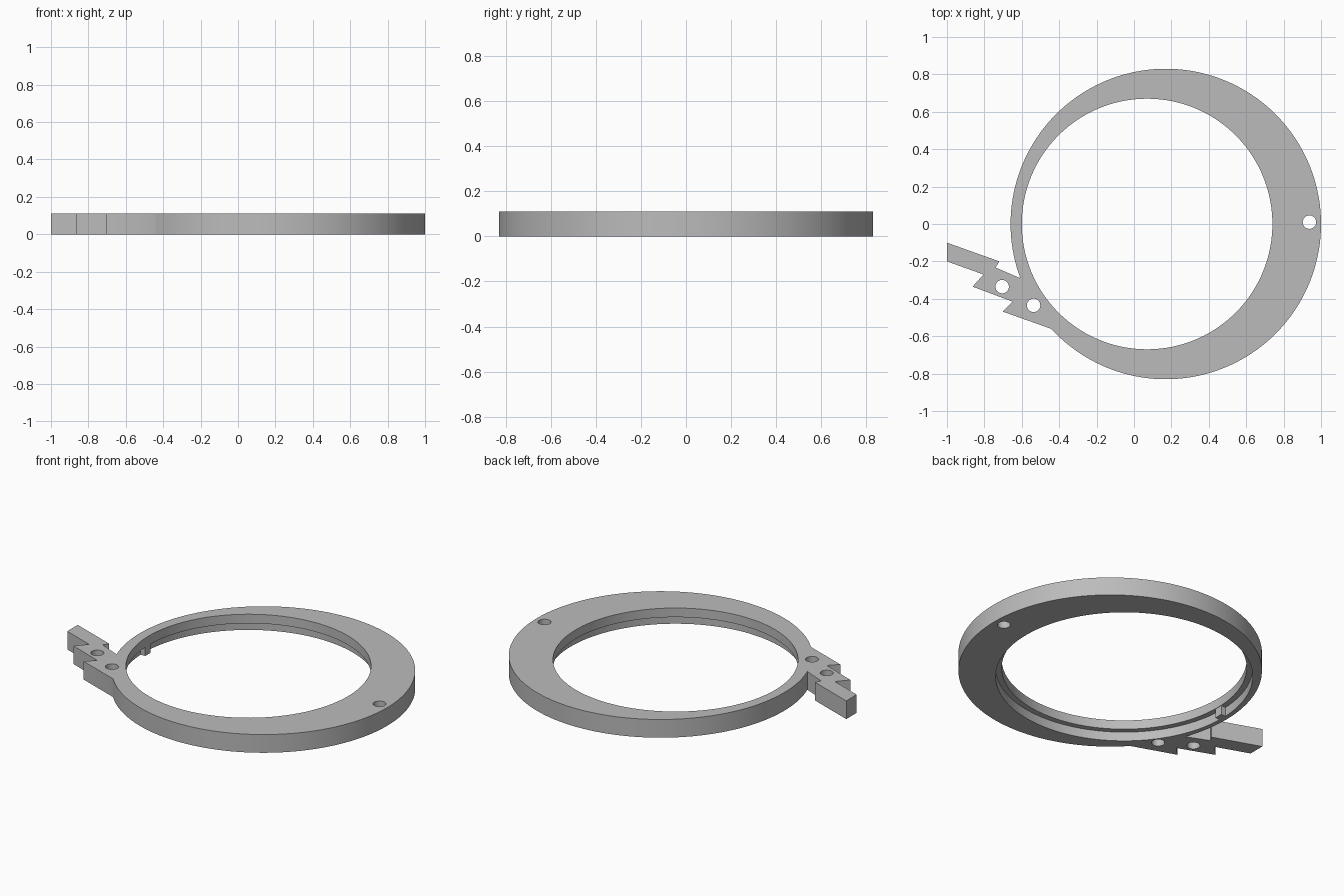
import bpy
import bmesh
import math

if "Cube" in bpy.data.objects:
    bpy.data.objects.remove(bpy.data.objects["Cube"], do_unlink=True)

HEIGHT = 0.11
LEDGE = 0.055

grey = bpy.data.materials.new("plain grey")
grey.use_nodes = True
colour = (0.5, 0.5, 0.5, 1)
grey.diffuse_color = colour
grey.node_tree.nodes["Principled BSDF"].inputs["Base Color"].default_value = colour


def prism(name, outline, z0, z1):
    """Extrude a flat counter-clockwise outline from z0 to z1."""
    bm = bmesh.new()
    face = bm.faces.new([bm.verts.new((x, y, z0)) for x, y in outline])
    top = bmesh.ops.extrude_face_region(bm, geom=[face])["geom"]
    verts = [v for v in top if isinstance(v, bmesh.types.BMVert)]
    bmesh.ops.translate(bm, verts=verts, vec=(0, 0, z1 - z0))
    bmesh.ops.recalc_face_normals(bm, faces=bm.faces)
    mesh = bpy.data.meshes.new(name)
    bm.to_mesh(mesh)
    bm.free()
    mesh.materials.append(grey)
    obj = bpy.data.objects.new(name, mesh)
    bpy.context.collection.objects.link(obj)
    return obj


def circle(x, y, r, n):
    steps = [2 * math.pi * i / n for i in range(n)]
    return [(x + r * math.cos(a), y + r * math.sin(a)) for a in steps]


def combine(target, other, operation):
    mod = target.modifiers.new(operation.lower(), "BOOLEAN")
    mod.operation = operation
    mod.solver = "EXACT"
    mod.object = other
    bpy.context.view_layer.objects.active = target
    bpy.ops.object.modifier_apply(modifier=mod.name)
    bpy.data.objects.remove(other, do_unlink=True)


# Outer disc with the stepped arm
ring = prism("eccentric_ring", circle(0.17, 0, 0.83, 160), 0, HEIGHT)
arm_outline = [
    (-1, -0.2), (-0.805, -0.27), (-0.863, -0.335), (-0.65, -0.415),
    (-0.703, -0.468), (-0.43, -0.565), (-0.3, -0.5), (-0.5, -0.335),
    (-0.607, -0.29), (-0.74, -0.233), (-0.72, -0.2), (-1, -0.1),
]
combine(ring, prism("arm", arm_outline, 0, HEIGHT), "UNION")

# Off-centre opening, with a wider recess from below
combine(ring, prism("opening", circle(0.07, 0, 0.67, 160), -0.1, 0.2), "DIFFERENCE")
combine(ring, prism("recess", circle(0.07, 0, 0.703, 160), -0.1, LEDGE), "DIFFERENCE")

# Small locating key in the recess
key = [(-0.645, -0.025), (-0.602, -0.025), (-0.602, 0.025), (-0.645, 0.025)]
combine(ring, prism("key", key, 0, LEDGE + 0.01), "UNION")

# Pin holes
for x, y in [(0.938, 0.01), (-0.537, -0.435), (-0.705, -0.335)]:
    combine(ring, prism("pin_hole", circle(x, y, 0.036, 32), -0.1, 0.2), "DIFFERENCE")

# Smooth round walls, crisp edges
bpy.ops.object.select_all(action="DESELECT")
ring.select_set(True)
bpy.context.view_layer.objects.active = ring
bpy.ops.object.shade_smooth_by_angle(angle=math.radians(30))
